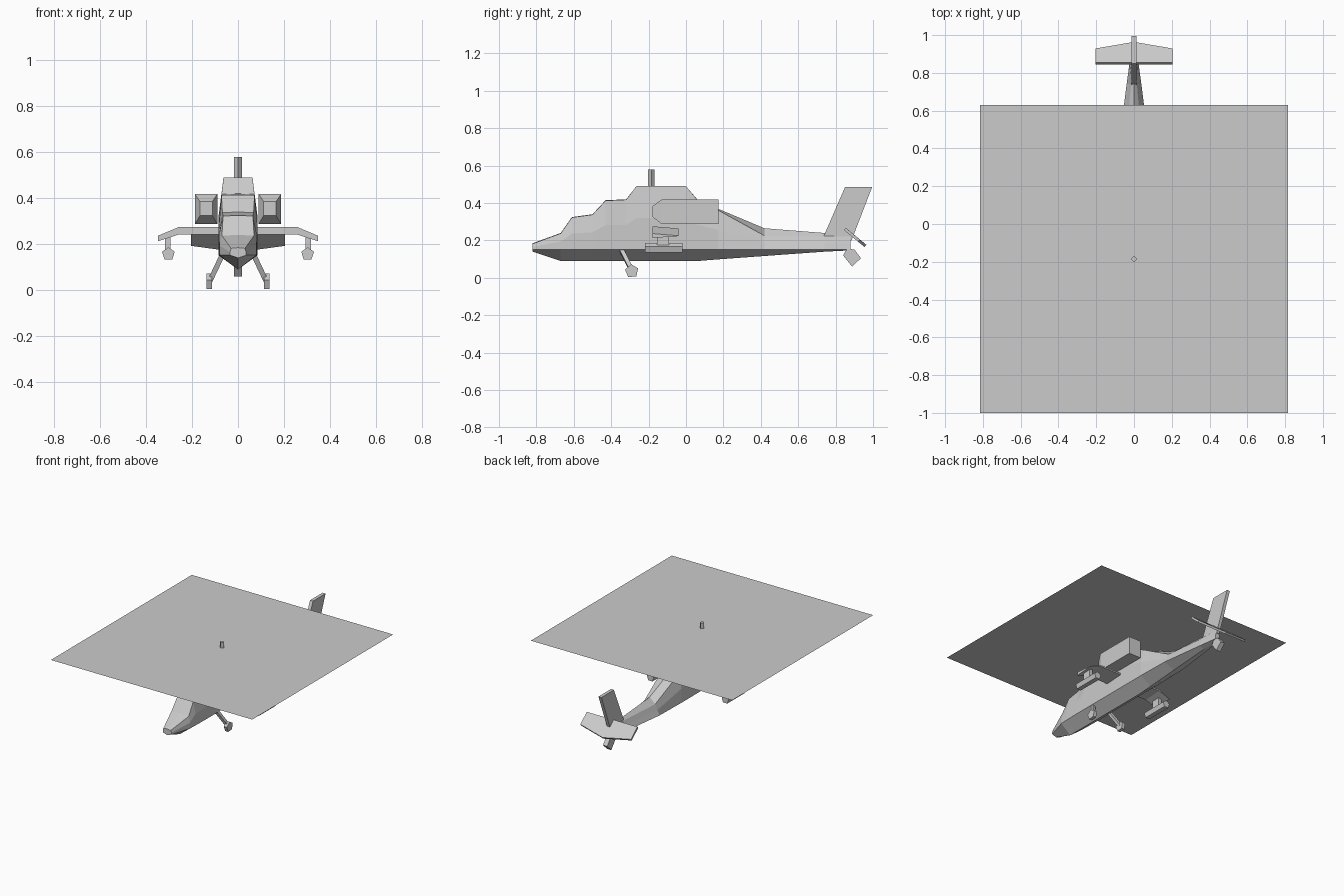
import bpy, bmesh, math
from mathutils import Vector

if "Cube" in bpy.data.objects:
    bpy.data.objects.remove(bpy.data.objects["Cube"])


def finish(name, bm):
    bmesh.ops.recalc_face_normals(bm, faces=bm.faces[:])
    me = bpy.data.meshes.new(name)
    bm.to_mesh(me)
    bm.free()
    ob = bpy.data.objects.new(name, me)
    bpy.context.collection.objects.link(ob)
    return ob


def loft(name, rings):
    """Skin a list of equal-length closed rings and cap both ends."""
    bm = bmesh.new()
    rows = [[bm.verts.new(p) for p in r] for r in rings]
    n = len(rows[0])
    for a, b in zip(rows, rows[1:]):
        for i in range(n):
            j = (i + 1) % n
            bm.faces.new((a[i], a[j], b[j], b[i]))
    bm.faces.new(rows[0])
    bm.faces.new(rows[-1])
    return finish(name, bm)


def prism_x(name, profile, x0, x1):
    """Extrude a (y, z) profile along x."""
    return loft(name, [[(x, y, z) for y, z in profile] for x in (x0, x1)])


def ngon(cy, cz, r, n, turn):
    return [(cy + r * math.cos(turn + math.tau * i / n),
             cz + r * math.sin(turn + math.tau * i / n)) for i in range(n)]


def strut(name, a, b, r):
    a, b = Vector(a), Vector(b)
    d = (b - a).normalized()
    u = d.cross(Vector((0, 1, 0))).normalized()
    v = d.cross(u)
    ring = [u * r + v * r, u * r - v * r, -u * r - v * r, -u * r + v * r]
    return loft(name, [[p + q for q in ring] for p in (a, b)])


# Fuselage and tail boom: y, ridge z, shoulder x, shoulder z, chine x, keel z
stations = [
    (-.82, .185, .030, .182, .035, .14),
    (-.67, .24, .070, .238, .080, .09),
    (-.61, .325, .065, .323, .083, .09),
    (-.50, .34, .068, .338, .085, .09),
    (-.43, .415, .072, .413, .085, .09),
    (-.32, .42, .072, .418, .085, .09),
    (-.265, .49, .063, .49, .085, .09),
    (0, .49, .063, .49, .085, .09),
    (.06, .42, .065, .418, .085, .09),
    (.175, .368, .065, .36, .085, .099),
    (.42, .265, .045, .225, .080, .117),
    (.74, .24, .015, .22, .039, .14),
    (.88, .225, .012, .22, .020, .147)]
rings = []
for y, zr, sx, sz, cx, kz in stations:
    mz = .15 + .5 * (sz - .15)
    mx = cx if y < .2 else (sx + cx) / 2
    side = [(sx, sz), (mx, mz), (cx, .152)]
    rings.append([(0, y, zr)] + [(x, y, z) for x, z in side] + [(0, y, kz)]
                 + [(-x, y, z) for x, z in reversed(side)])
loft("fuselage", rings)

# Tail fin
prism_x("tail_fin", [(.735, .22), (.85, .485), (.995, .485), (.885, .2)], -.012, .012)

# Tailplane, leading edge tilted up
outline = [(-.205, .845, .256), (.205, .845, .256), (.205, .92, .193),
           (0, .955, .165), (-.205, .92, .193)]
loft("tailplane", [outline, [(x, y + .009, z + .012) for x, y, z in outline]])

# Tail wheel
prism_x("tail_wheel", [(.84, .12), (.888, .06), (.935, .105), (.9, .152), (.86, .155)],
        -.017, .017)

# Rotor mast and single-sheet rotor disc
loft("rotor_mast", [[(x, y - .185, z) for x, y in ngon(0, 0, .017, 4, 0)] for z in (.48, .58)])
bm = bmesh.new()
bm.faces.new([bm.verts.new((.815 * a, -.185 + .815 * b, .54))
              for a, b in ((-1, -1), (1, -1), (1, 1), (-1, 1))])
finish("rotor_disc", bm)

for s, tag in ((1, "right"), (-1, "left")):
    # Engine pod with tapered intake
    def box_ring(y, x0, x1, z0, z1):
        return [(s * x0, y, z0), (s * x1, y, z0), (s * x1, y, z1), (s * x0, y, z1)]
    loft("engine_" + tag, [box_ring(-.178, .112, .165, .325, .385),
                           box_ring(-.13, .09, .188, .288, .418),
                           box_ring(.175, .09, .188, .288, .418)])
    # Stub wing with drooped tip
    loft("stub_wing_" + tag, [
        [(s * x, -.18, t), (s * x, -.04, t - .012), (s * x, -.04, b + .01), (s * x, -.18, b)]
        for x, t, b in ((.06, .276, .243), (.255, .276, .243), (.348, .237, .213))])
    # Weapon pylon and pod
    prism_x("pylon_" + tag, [(-.155, .175), (-.09, .175), (-.09, .24), (-.155, .24)],
            s * .293, s * .317)
    loft("pod_" + tag, [[(x, y, z) for x, z in ngon(s * .303, .158, .029, 5, math.pi / 2)]
                        for y in (-.22, -.02)])
    # Main landing gear
    strut("gear_leg_" + tag, (s * .07, -.345, .15), (s * .122, -.29, .04), .011)
    prism_x("main_wheel_" + tag, ngon(-.29, .036, .037, 5, math.radians(95)),
            s * .113, s * .137)
